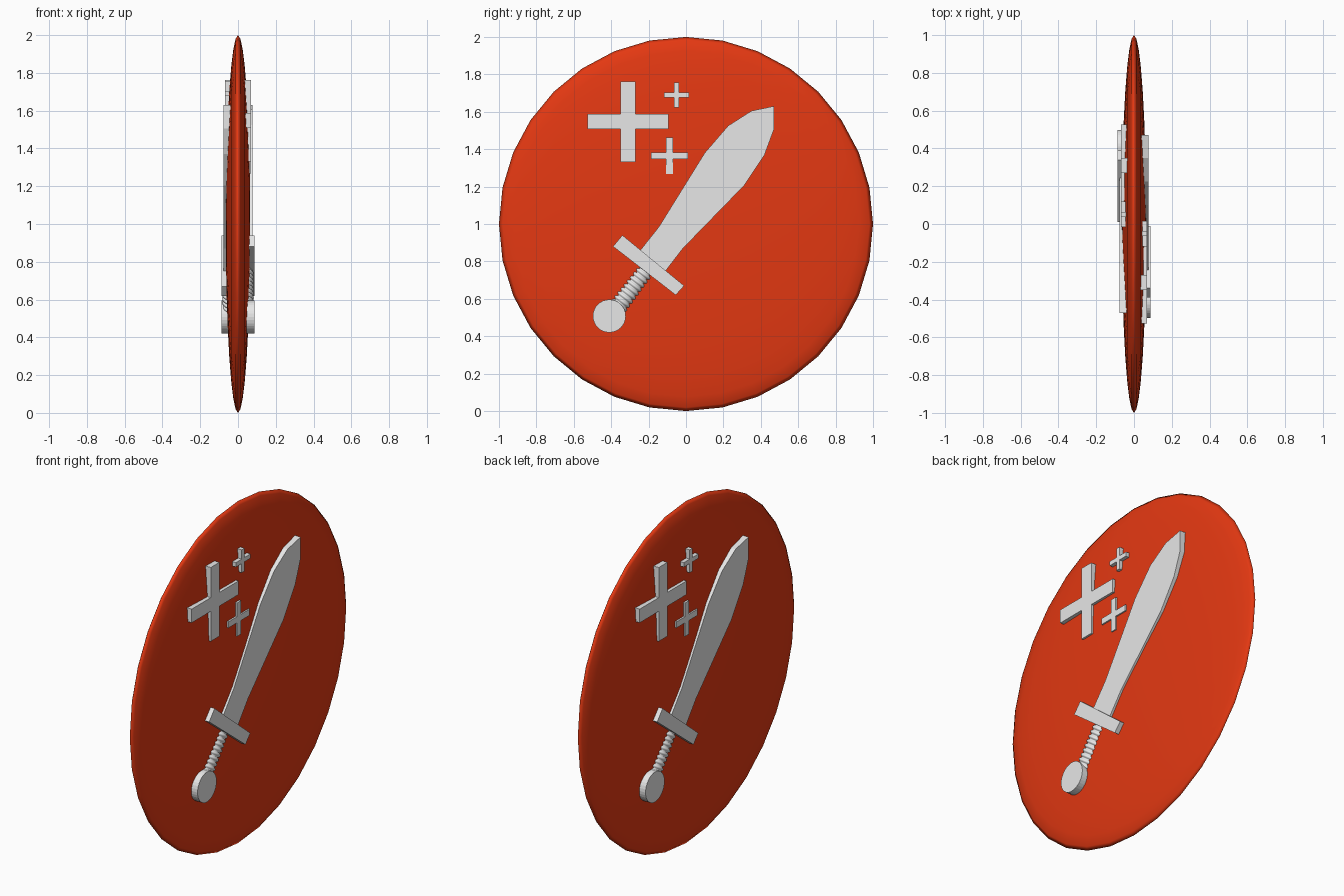
import bpy, bmesh, math
from mathutils import Matrix, Vector

if "Cube" in bpy.data.objects:
    bpy.data.objects.remove(bpy.data.objects["Cube"])


def material(name, rgb):
    m = bpy.data.materials.new(name)
    m.diffuse_color = (*rgb, 1)
    m.use_nodes = True
    m.node_tree.nodes["Principled BSDF"].inputs["Base Color"].default_value = m.diffuse_color
    return m


RED = material("red", (0.78, 0.04, 0.006))
GREY = material("light_grey", (0.8, 0.8, 0.8))
BASE = 0.03  # depth where the raised parts start inside the disc


def finish(bm, name, mat, smooth=False):
    bmesh.ops.recalc_face_normals(bm, faces=bm.faces)
    me = bpy.data.meshes.new(name)
    bm.to_mesh(me)
    bm.free()
    me.materials.append(mat)
    for p in me.polygons:
        p.use_smooth = smooth
    ob = bpy.data.objects.new(name, me)
    bpy.context.collection.objects.link(ob)
    return ob


def plate(name, outline, top, turn):
    """Extrude a (y, z) outline outward along x, then turn it to its side."""
    bm = bmesh.new()
    face = bm.faces.new([bm.verts.new((BASE, y, z)) for y, z in outline])
    ext = bmesh.ops.extrude_face_region(bm, geom=[face])["geom"]
    for v in ext:
        if isinstance(v, bmesh.types.BMVert):
            v.co.x = top
    bm.transform(turn)
    return finish(bm, name, GREY)


def cross(cy, cz, a, w):
    pts = [(w, a), (w, w), (a, w), (a, -w), (w, -w), (w, -a),
           (-w, -a), (-w, -w), (-a, -w), (-a, w), (-w, w), (-w, a)]
    return [(cy + y, cz + z) for y, z in pts]


def ridged_grip(name, start, end, turn, ridges=10, sides=24):
    """Lathe a ridged profile between two points."""
    axis = end - start
    place = Matrix.Translation(start) @ axis.to_track_quat('Z', 'Y').to_matrix().to_4x4()
    steps = ridges * 6
    bm = bmesh.new()
    rings = []
    for i in range(steps + 1):
        r = 0.044 + 0.012 * abs(math.sin(math.pi * i / 6))
        z = axis.length * i / steps
        rings.append([bm.verts.new((r * math.cos(k * math.tau / sides),
                                    r * math.sin(k * math.tau / sides), z))
                      for k in range(sides)])
    for a, b in zip(rings, rings[1:]):
        for k in range(sides):
            n = (k + 1) % sides
            bm.faces.new((a[k], a[n], b[n], b[k]))
    bm.faces.new(rings[0])
    bm.faces.new(rings[-1])
    bm.transform(turn @ place)
    return finish(bm, name, GREY, True)


# Flattened round disc with its poles along x
bm = bmesh.new()
bmesh.ops.create_uvsphere(bm, u_segments=32, v_segments=16, radius=1)
bm.transform(Matrix.Translation((0, 0, 1)) @ Matrix.Diagonal((0.065, 1, 1, 1))
             @ Matrix.Rotation(math.pi / 2, 4, 'Y'))
finish(bm, "disc", RED, True)

BLADE = [(0.47, 1.63), (0.35, 1.605), (0.225, 1.525), (0.10, 1.38), (-0.145, 0.985),
         (-0.26, 0.84), (-0.12, 0.735), (-0.016, 0.87), (0.31, 1.205),
         (0.42, 1.37), (0.47, 1.505)]
GUARD = [(-0.34, 0.94), (-0.01, 0.67), (-0.055, 0.62), (-0.39, 0.88)]
POMMEL = [(-0.41 + 0.088 * math.cos(i * math.tau / 32),
           0.508 + 0.088 * math.sin(i * math.tau / 32)) for i in range(32)]

# The same raised emblem on both faces, turned half way round
for side, angle in (("right", 0), ("left", math.pi)):
    turn = Matrix.Rotation(angle, 4, 'Z')
    plate("blade_" + side, BLADE, 0.076, turn)
    plate("guard_" + side, GUARD, 0.087, turn)
    plate("pommel_" + side, POMMEL, 0.087, turn)
    plate("large_cross_" + side, cross(-0.31, 1.547, 0.216, 0.04), 0.069, turn)
    plate("medium_cross_" + side, cross(-0.088, 1.365, 0.098, 0.018), 0.069, turn)
    plate("small_cross_" + side, cross(-0.051, 1.69, 0.067, 0.013), 0.069, turn)
    ridged_grip("grip_" + side, Vector((0.028, -0.365, 0.555)),
                Vector((0.028, -0.205, 0.765)), turn)
